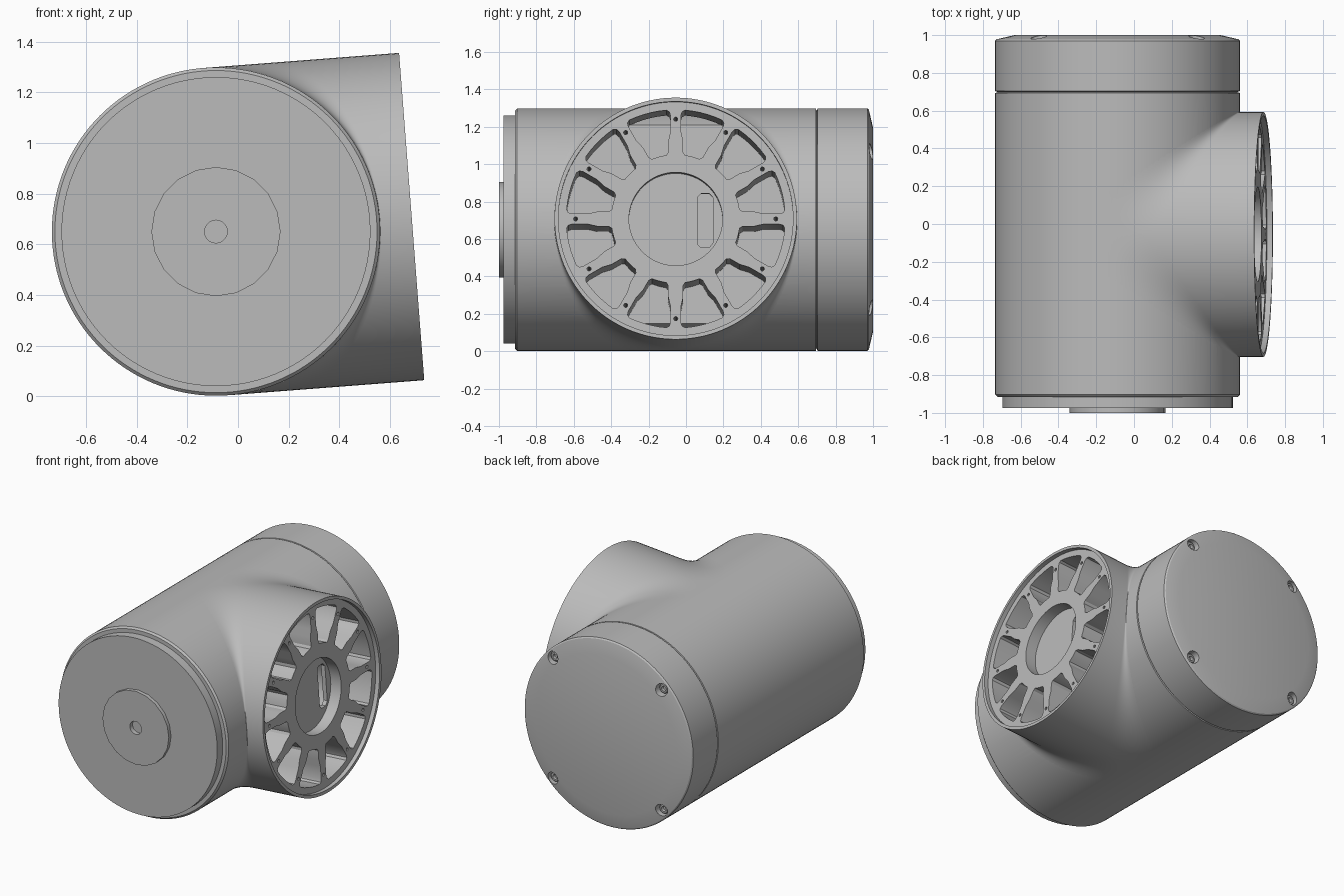
import bpy, bmesh
from math import sin, cos, asin, pi, radians, tau
from mathutils import Matrix, Vector

R = 0.648          # radius of body and branch
F = 0.775          # distance from body axis to branch face
BODY = Matrix.Translation((-0.087, 0, 0.65))
BRANCH = Matrix.Translation((-0.087, -0.055, 0.65)) @ Matrix.Rotation(radians(-4.4), 4, 'Y')
Z_TO_X = Matrix(((0, 0, 1, 0), (1, 0, 0, 0), (0, 1, 0, 0), (0, 0, 0, 1)))

cube = bpy.data.objects.get("Cube")
if cube:
    bpy.data.objects.remove(cube, do_unlink=True)

grey = bpy.data.materials.new("Housing grey")
grey.use_nodes = True
grey.diffuse_color = (0.5, 0.5, 0.5, 1)
grey.node_tree.nodes["Principled BSDF"].inputs["Base Color"].default_value = (0.5, 0.5, 0.5, 1)


def add(name, mesh, matrix):
    mesh.transform(matrix)
    mesh.materials.clear()
    mesh.materials.append(grey)
    ob = bpy.data.objects.new(name, mesh)
    bpy.context.collection.objects.link(ob)
    return ob


def finish(bm, name, matrix):
    mesh = bpy.data.meshes.new(name)
    bm.to_mesh(mesh)
    bm.free()
    return add(name, mesh, matrix)


def lathe(name, profile, matrix, n=96):
    """Spin (radius, y) points round the y axis and cap both ends."""
    bm = bmesh.new()
    rings = [[bm.verts.new((r * cos(tau * i / n), y, r * sin(tau * i / n))) for i in range(n)]
             for r, y in profile]
    for a, b in zip(rings, rings[1:]):
        for i in range(n):
            k = (i + 1) % n
            bm.faces.new((a[i], a[k], b[k], b[i]))
    bm.faces.new(rings[0])
    bm.faces.new(rings[-1])
    bmesh.ops.recalc_face_normals(bm, faces=bm.faces)
    return finish(bm, name, matrix)


def cut(ob, cutter):
    mod = ob.modifiers.new("cut", 'BOOLEAN')
    mod.operation = 'DIFFERENCE'
    mod.solver = 'EXACT'
    mod.object = cutter
    bpy.context.view_layer.objects.active = ob
    bpy.ops.object.modifier_apply(modifier=mod.name)
    bpy.data.objects.remove(cutter, do_unlink=True)


def circle(r, n, cx=0, cy=0):
    return [(cx + r * cos(tau * i / n), cy + r * sin(tau * i / n)) for i in range(n)]


def pierced_plate(name, outlines, front, depth):
    """Flat plate with holes, extruded along the branch axis."""
    curve = bpy.data.curves.new(name, 'CURVE')
    curve.dimensions = '2D'
    curve.fill_mode = 'BOTH'
    curve.extrude = depth / 2
    for pts in outlines:
        sp = curve.splines.new('POLY')
        sp.points.add(len(pts) - 1)
        for p, (u, v) in zip(sp.points, pts):
            p.co = (u, v, 0, 1)
        sp.use_cyclic_u = True
    temp = bpy.data.objects.new(name + "_curve", curve)
    bpy.context.collection.objects.link(temp)
    dg = bpy.context.evaluated_depsgraph_get()
    mesh = bpy.data.meshes.new_from_object(temp.evaluated_get(dg))
    bpy.data.objects.remove(temp, do_unlink=True)
    return add(name, mesh, BRANCH @ Matrix.Translation((front - depth / 2, 0, 0)) @ Z_TO_X)


# Main body, bored where the branch joins
body = lathe("main_body", [(R - 0.012, -0.915), (R, -0.903), (R, 0.694),
                           (R - 0.012, 0.697), (R - 0.012, 0.71)], BODY, 128)
bore = lathe("bore", [(0.62, -0.37), (0.62, -1)], BRANCH @ Matrix.Rotation(pi / 2, 4, 'Z'))
cut(body, bore)

# Front disc and boss with a centre hole
lathe("front_disc", [(0.61, -0.9), (0.61, -0.975), (0.05, -0.975), (0.05, -0.95)], BODY)
lathe("front_boss", [(0.255, -0.97), (0.255, -1), (0.045, -1), (0.045, -0.96)], BODY, 20)

# Rear cap with four countersunk screws
cap = lathe("rear_cap", [(R - 0.01, 0.7), (R, 0.704), (R, 0.97), (R - 0.008, 0.978),
                         (0.545, 1)], BODY, 128)
for sx in (-1, 1):
    for sz in (-1, 1):
        spot = BODY @ Matrix.Translation((0.418 * sx, 0, 0.418 * sz))
        cut(cap, lathe("screw_hole", [(0.042, 0.93), (0.042, 1.1)], spot, 24))
        lathe("cap_screw", [(0.034, 0.92), (0.034, 0.962), (0.028, 0.967),
                            (0.017, 0.967), (0.017, 0.945)], spot, 24)

# Branch: lip, outer wall and a blend that narrows towards the sides
bm = bmesh.new()
STEPS, BLEND, LIP = 64, 10, 0.968
tops = {}
for side in (1, -1):
    rows = []
    for i in range(STEPS + 1):
        h, w = R * cos(pi * i / STEPS), R * sin(pi * i / STEPS)
        d = 0.22 * (1 - w / R) + 0.003
        pts = [(F - 0.05, w * LIP, h * LIP), (F, w * LIP, h * LIP), (F, w, h)]
        for j in range(BLEND + 1):
            t = j / BLEND
            pts.append((w + d * (1 - t) ** 2, w + d * t * t, h))
        rows.append([bm.verts.new((x, side * y, z)) for x, y, z in pts])
    for a, b in zip(rows, rows[1:]):
        for j in range(len(a) - 1):
            bm.faces.new((a[j], a[j + 1], b[j + 1], b[j]))
    tops[side] = rows[0][3:], rows[-1][3:]
for k in (0, 1):
    bm.faces.new(tops[1][k] + tops[-1][k][:0:-1])
bmesh.ops.remove_doubles(bm, verts=bm.verts, dist=1e-5)
bmesh.ops.recalc_face_normals(bm, faces=bm.faces)
if max(bm.faces, key=lambda f: f.calc_center_median().z).normal.z < 0:
    bmesh.ops.reverse_faces(bm, faces=bm.faces)
finish(bm, "branch_housing", BRANCH)

# Spoked plate: twelve windows, a screw hole on every spoke, open hub
EDGE = [(0.345, 0.05), (0.36, 0.04), (0.42, 0.04), (0.47, 0.028), (0.555, 0.028), (0.575, 0.034),
        (0.585, 0.05)]
outlines = [circle(0.632, 96), circle(0.25, 64)]
for s in range(12):
    base = s * pi / 6
    left = [(r, asin(hw / r)) for r, hw in EDGE]
    right = [(r, pi / 6 - a) for r, a in reversed(left)]
    polar = list(left)
    for p, q, after in ((left[-1], right[0], right), (right[-1], left[0], [])):
        polar += [(p[0], p[1] + (q[1] - p[1]) * t / 5) for t in range(1, 5)] + after
    outlines.append([(r * cos(base + a), r * sin(base + a)) for r, a in polar])
    outlines.append(circle(0.011, 10, 0.535 * cos(base), 0.535 * sin(base)))
pierced_plate("spoked_plate", outlines, F - 0.03, 0.37)

# Recessed hub disc with a cable slot
slot = [(0.118, -0.13), (0.135, -0.147), (0.18, -0.147), (0.2, -0.12),
        (0.2, 0.12), (0.18, 0.142), (0.135, 0.142), (0.118, 0.125)]
pierced_plate("hub_disc", [circle(0.255, 64), slot], F - 0.11, 0.03)

# Smooth the round walls and keep the edges crisp
for ob in bpy.context.view_layer.objects:
    ob.select_set(ob.type == 'MESH')
bpy.context.view_layer.objects.active = body
bpy.ops.object.shade_smooth_by_angle(angle=radians(30))
